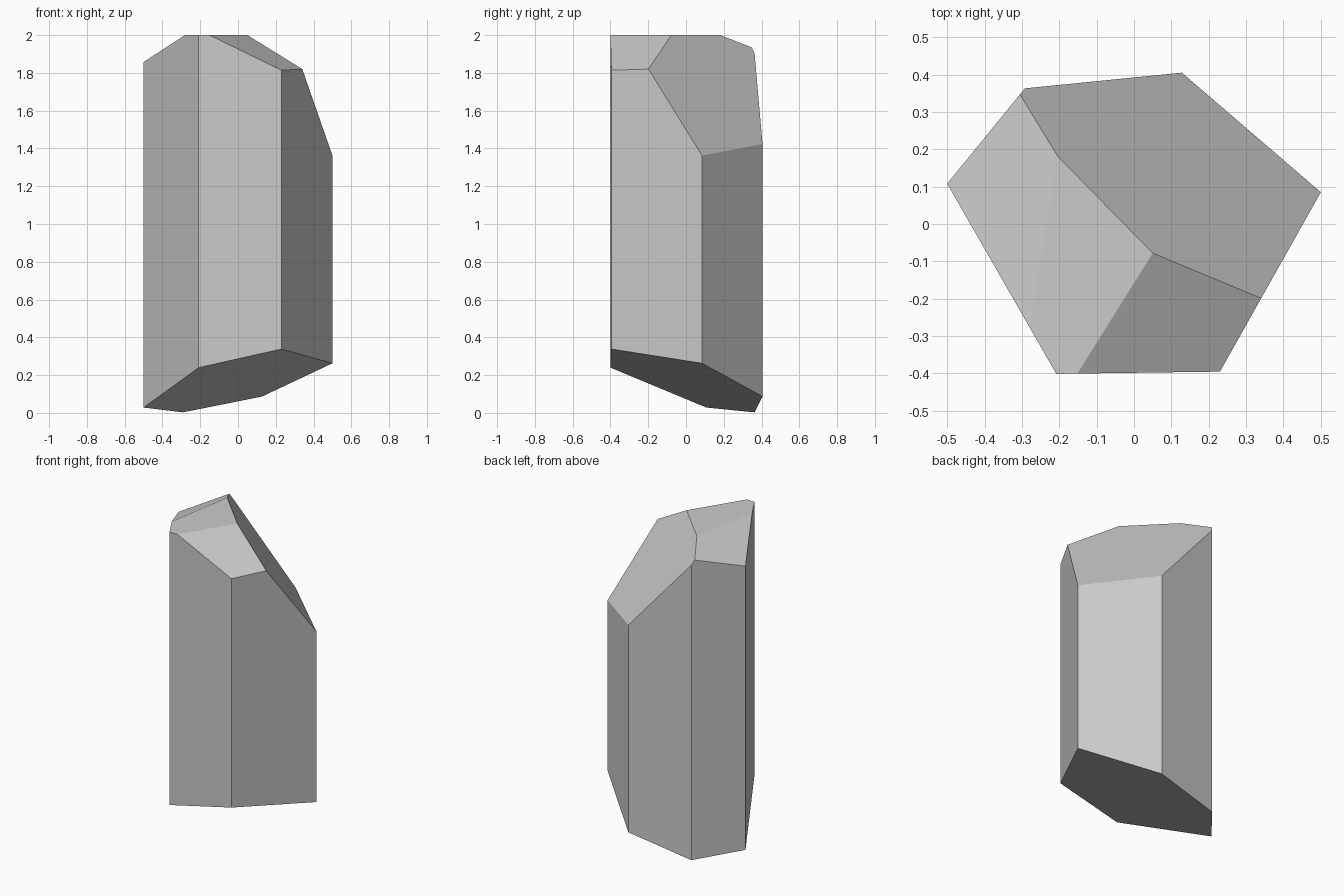
import bpy, bmesh
from mathutils import Vector

if "Cube" in bpy.data.objects:
    bpy.data.objects.remove(bpy.data.objects["Cube"])

# Irregular six-sided outline of the crystal shaft
OUTLINE = [(-0.5, 0.108), (-0.208, -0.401), (0.23, -0.395),
           (0.5, 0.085), (0.128, 0.405), (-0.292, 0.363)]

# Cutting planes: point on the plane, outward normal
FACETS = [
    ((0, 0, 0.173), (0.228, -0.285, -1)),                          # slanted base
    ((0.05, -0.078, 2), (0.714 * 1.465, 0.70 * 1.465, 1)),         # large back right facet
    ((-0.205, 0.18, 2), (-0.986 * 0.51, 0.164 * 0.51, 1)),         # left facet
    ((0.05, -0.078, 2), (0.848 * 0.58, -0.53 * 0.58, 1)),          # front right facet
]


def slice_off(bm, point, normal):
    """Cut away everything outside the plane and cap the opening."""
    cut = bmesh.ops.bisect_plane(
        bm, geom=bm.verts[:] + bm.edges[:] + bm.faces[:], dist=1e-5,
        plane_co=Vector(point), plane_no=Vector(normal).normalized(),
        clear_outer=True)
    edges = [e for e in bm.edges if e.is_boundary]
    bmesh.ops.edgeloop_fill(bm, edges=edges)


# Shaft with a flat tip at z = 2
bm = bmesh.new()
base = bm.faces.new([bm.verts.new((x, y, -0.5)) for x, y in OUTLINE])
top = bmesh.ops.extrude_face_region(bm, geom=[base], use_keep_orig=True)
bmesh.ops.translate(bm, vec=(0, 0, 2.5),
                    verts=[v for v in top["geom"] if isinstance(v, bmesh.types.BMVert)])

# Facets
for point, normal in FACETS:
    slice_off(bm, point, normal)
bmesh.ops.recalc_face_normals(bm, faces=bm.faces[:])

mesh = bpy.data.meshes.new("crystal")
bm.to_mesh(mesh)
bm.free()
bpy.context.collection.objects.link(bpy.data.objects.new("crystal", mesh))
